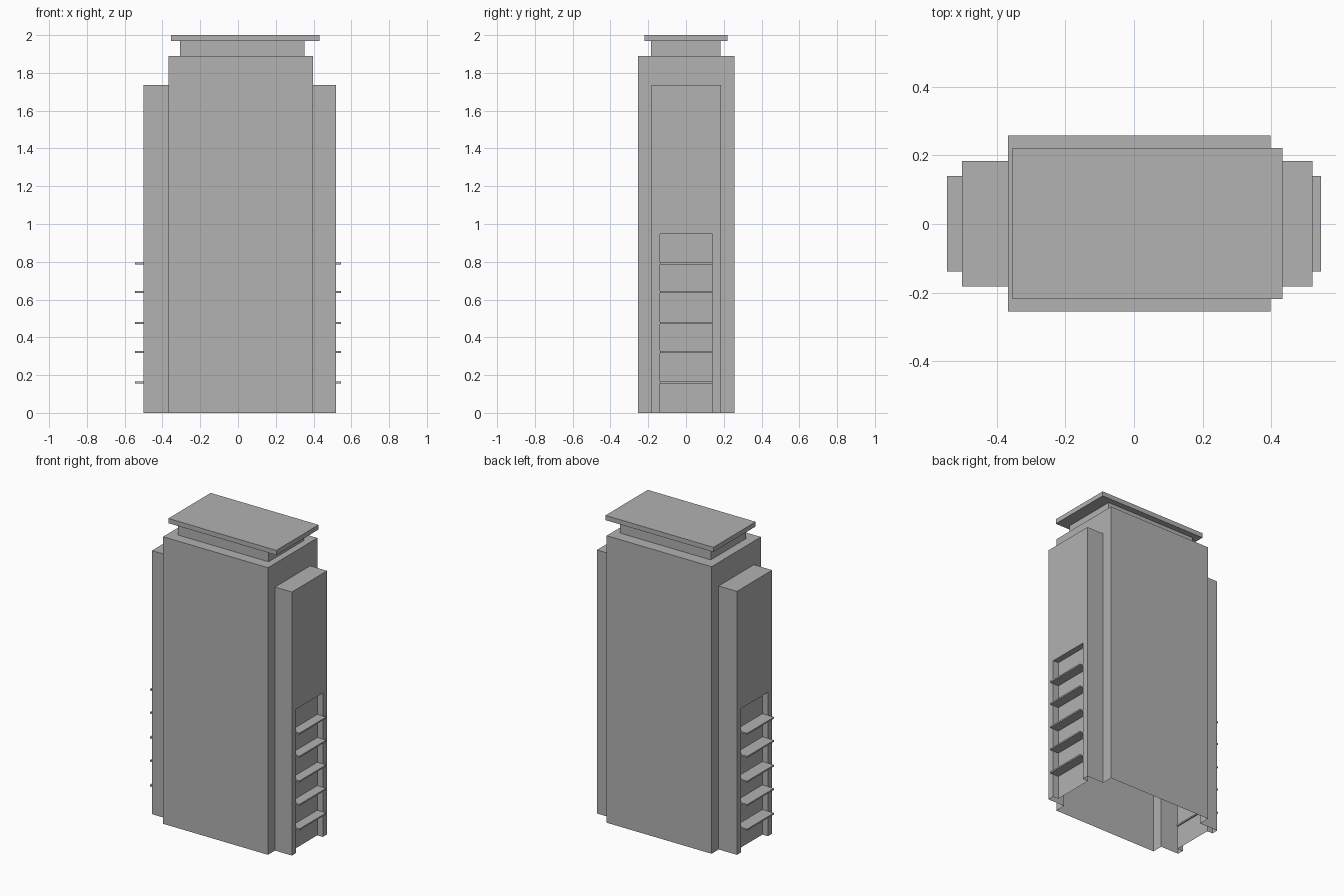
import bpy
import bmesh

cube = bpy.data.objects.get("Cube")
if cube:
    bpy.data.objects.remove(cube, do_unlink=True)

GREY = (0.445, 0.445, 0.445, 1.0)
grey = bpy.data.materials.new("plain grey")
grey.use_nodes = True
grey.diffuse_color = GREY
grey.node_tree.nodes["Principled BSDF"].inputs["Base Color"].default_value = GREY


def box(name, xs, ys, zs):
    """Axis-aligned box given by its limits along each axis."""
    limits = [sorted(pair) for pair in (xs, ys, zs)]
    bm = bmesh.new()
    bmesh.ops.create_cube(bm, size=1)
    for v in bm.verts:
        v.co = [lo + (c + 0.5) * (hi - lo) for c, (lo, hi) in zip(v.co, limits)]
    mesh = bpy.data.meshes.new(name)
    bm.to_mesh(mesh)
    bm.free()
    mesh.materials.append(grey)
    obj = bpy.data.objects.new(name, mesh)
    bpy.context.collection.objects.link(obj)
    return obj


def combine(target, other, operation):
    """Apply a boolean to the target and discard the helper."""
    mod = target.modifiers.new(operation.lower(), 'BOOLEAN')
    mod.object = other
    mod.operation = operation
    mod.solver = 'EXACT'
    bpy.context.view_layer.objects.active = target
    bpy.ops.object.modifier_apply(modifier=mod.name)
    bpy.data.objects.remove(other, do_unlink=True)


# Tower body with a lower wing on each end, each wing with a tall recess
WINGS = [("left", 1, 0.52), ("right", -1, 0.50)]
RECESS_DEPTH = 0.04
body = box("tower_body", (-0.367, 0.397), (-0.255, 0.258), (0, 1.89))
for side, s, end in WINGS:
    combine(body, box("wing", (s * 0.3, s * end), (-0.182, 0.184), (0, 1.735)), 'UNION')
for side, s, end in WINGS:
    combine(body, box("recess_cutter", (s * (end - RECESS_DEPTH), s * (end + 0.1)),
                      (-0.138, 0.14), (-0.1, 0.947)), 'DIFFERENCE')

# The shell is open underneath
bm = bmesh.new()
bm.from_mesh(body.data)
floor = [f for f in bm.faces if all(v.co.z < 0.001 for v in f.verts)]
bmesh.ops.delete(bm, geom=floor, context='FACES')
bm.to_mesh(body.data)
bm.free()

# Thin shelves standing out of the recesses
for side, s, end in WINGS:
    for i, z in enumerate((0.16, 0.322, 0.476, 0.639, 0.791), 1):
        box(f"{side}_shelf_{i}", (s * (end - RECESS_DEPTH - 0.008), s * 0.544),
            (-0.138, 0.14), (z - 0.005, z + 0.005))

# Roof neck and overhanging cap
box("roof_neck", (-0.308, 0.352), (-0.184, 0.182), (1.89, 1.97))
box("roof_cap", (-0.354, 0.432), (-0.219, 0.221), (1.969, 2.0))
